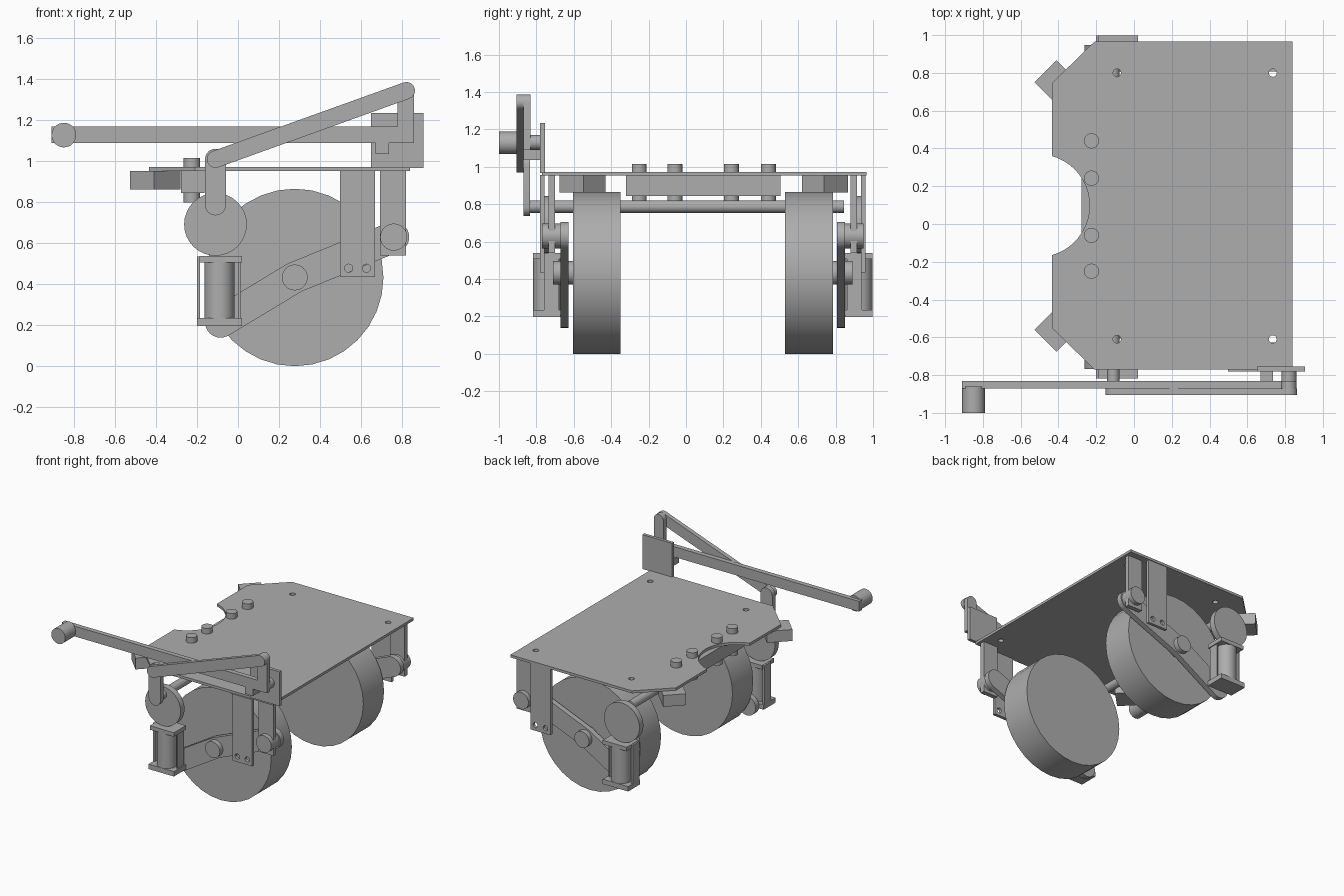
import bpy
from math import pi, cos, sin
from mathutils import Vector, Matrix

cube = bpy.data.objects.get("Cube")
if cube:
    bpy.data.objects.remove(cube)

grey = bpy.data.materials.new("plain grey")
grey.use_nodes = True
COLOUR = (0.42, 0.42, 0.42, 1)
grey.diffuse_color = COLOUR
grey.node_tree.nodes["Principled BSDF"].inputs["Base Color"].default_value = COLOUR

MID = 0.09  # centre line between the two wheels


def circle(x, y, r, n=32):
    return [(x + r * cos(2 * pi * i / n), y + r * sin(2 * pi * i / n)) for i in range(n)]


def rect(x0, x1, y0, y1):
    return [(x0, y0), (x1, y0), (x1, y1), (x0, y1)]


def strap(points, r, n=12):
    """Outline of a round-ended link that follows a few points."""
    def half(p):
        out = []
        for a, b, c in zip(p, p[1:], p[2:]):
            d, e = (b - a).normalized(), (c - b).normalized()
            m = Vector((d.y + e.y, -d.x - e.x)).normalized()
            out.append(b + m * r / m.dot(Vector((d.y, -d.x))))
        d = (p[-1] - p[-2]).normalized()
        s = Vector((d.y, -d.x))
        out += [p[-1] + r * (s * cos(pi * i / n) + d * sin(pi * i / n)) for i in range(n + 1)]
        return out
    p = [Vector(q) for q in points]
    return half(p) + half(p[::-1])


def prism(name, outlines, a, b, axis="Y"):
    """Extrude outlines from a to b; outlines after the first are holes."""
    curve = bpy.data.curves.new(name, "CURVE")
    curve.dimensions = "2D"
    curve.fill_mode = "BOTH"
    curve.extrude = abs(b - a) / 2
    for outline in outlines:
        spline = curve.splines.new("POLY")
        spline.points.add(len(outline) - 1)
        for point, (u, v) in zip(spline.points, outline):
            point.co = (u, v, 0, 1)
        spline.use_cyclic_u = True
    temp = bpy.data.objects.new(name, curve)
    bpy.context.collection.objects.link(temp)
    mesh = bpy.data.meshes.new_from_object(
        temp.evaluated_get(bpy.context.evaluated_depsgraph_get()))
    bpy.data.objects.remove(temp)
    middle = (a + b) / 2
    if axis == "Y":
        mesh.transform(Matrix.Translation((0, middle, 0)) @ Matrix.Rotation(pi / 2, 4, "X"))
    else:
        mesh.transform(Matrix.Translation((0, 0, middle)))
    mesh.materials.clear()
    mesh.materials.append(grey)
    obj = bpy.data.objects.new(name, mesh)
    bpy.context.collection.objects.link(obj)
    # Weld caps to walls, then smooth only the round walls
    bpy.ops.object.select_all(action="DESELECT")
    obj.select_set(True)
    bpy.context.view_layer.objects.active = obj
    bpy.ops.object.mode_set(mode="EDIT")
    bpy.ops.mesh.select_all(action="SELECT")
    bpy.ops.mesh.remove_doubles(threshold=0.0002)
    bpy.ops.mesh.normals_make_consistent(inside=False)
    bpy.ops.object.mode_set(mode="OBJECT")
    bpy.ops.object.shade_smooth_by_angle(angle=pi / 6)
    return obj


# Deck with cut corners, a round notch and four holes
notch = [(-0.507 + 0.272 * cos(t), 0.0975 + 0.272 * sin(t))
         for t in [1.3 - 2.6 * i / 20 for i in range(21)]]
deck = [(-0.435, -0.55), (-0.21, -0.77), (0.84, -0.77), (0.84, 0.965), (-0.21, 0.965), (-0.435, 0.745)]
deck += [(-0.435, y) if x < -0.435 else (x, y) for x, y in notch]
holes = [circle(x, y, 0.021, 16) for x in (-0.09, 0.735) for y in (-0.61, 0.8)]
prism("deck", [deck] + holes, 0.952, 0.972, "Z")

# Cross bar under the notch and its pins
prism("cross_bar", [rect(-0.278, -0.163, -0.322, 0.505)], 0.845, 0.952, "Z")
for y in (-0.25, -0.06, 0.243, 0.44):
    prism("bar_pin", [circle(-0.225, y, 0.04)], 0.8, 1.015, "Z")

# Diagonal corner blocks
block = [(-0.526, 0.75), (-0.41, 0.867), (-0.28, 0.737), (-0.396, 0.62)]
prism("left_corner_block", [block], 0.863, 0.952, "Z")
prism("right_corner_block", [[(x, 0.19 - y) for x, y in block]], 0.863, 0.952, "Z")

# Cam shaft across the model
prism("cam_shaft", [circle(-0.11, 0.787, 0.033)], -0.84, 0.845)

# Wheel, suspension and brake on both sides
for side, sign in (("right", -1), ("left", 1)):
    def part(name, outlines, inner, outer):
        prism(side + "_" + name, outlines, MID + sign * inner, MID + sign * outer)

    part("wheel", [circle(0.277, 0.433, 0.433)], 0.44, 0.695)
    part("axle", [circle(0.277, 0.433, 0.063)], 0.69, 0.8)
    part("swing_arm", [strap([(-0.085, 0.215), (0.277, 0.433), (0.76, 0.63)], 0.076)], 0.718, 0.761)
    part("arm_pivot", [circle(0.76, 0.63, 0.066)], 0.75, 0.86)
    part("pivot_hanger", [rect(0.693, 0.82, 0.54, 0.955)], 0.79, 0.825)
    part("drilled_hanger", [rect(0.497, 0.668, 0.435, 0.955),
                            circle(0.54, 0.478, 0.02, 16), circle(0.627, 0.478, 0.02, 16)], 0.846, 0.87)
    part("cam", [circle(-0.11, 0.692, 0.153)], 0.81, 0.858)
    # Spring housing beneath the cam
    part("spring_base", [rect(-0.2, 0.02, 0.197, 0.235)], 0.76, 0.908)
    part("spring_cap", [rect(-0.187, 0.02, 0.507, 0.538)], 0.76, 0.908)
    part("spring_back_strip", [rect(-0.2, -0.185, 0.2, 0.536)], 0.77, 0.85)
    part("spring_front_strip", [rect(0.0, 0.012, 0.21, 0.52)], 0.77, 0.85)
    prism(side + "_spring", [circle(-0.09, MID + sign * 0.834, 0.073)], 0.23, 0.51, "Z")

# Hand lever and its linkage on the right side
prism("lever_panel", [rect(0.65, 0.905, 0.967, 1.235)], -0.78, -0.755)
prism("lever_pivot", [circle(0.82, 1.13, 0.04)], -0.84, -0.77)
prism("lever_stop", [rect(0.67, 0.736, 1.035, 1.09)], -0.868, -0.775)
round_top = [(0.819 + 0.041 * cos(pi * i / 12), 1.345 + 0.041 * sin(pi * i / 12)) for i in range(13)]
prism("lever", [[(-0.91, 1.09), (0.86, 1.09)] + round_top + [(0.778, 1.17), (-0.91, 1.17)]], -0.87, -0.832)
prism("lever_knob", [circle(-0.85, 1.128, 0.06)], -1.0, -0.86)
prism("push_link", [strap([(-0.11, 1.01), (0.822, 1.345)], 0.042)], -0.905, -0.87)
prism("cam_crank", [strap([(-0.11, 0.787), (-0.11, 1.01)], 0.051)], -0.87, -0.833)
